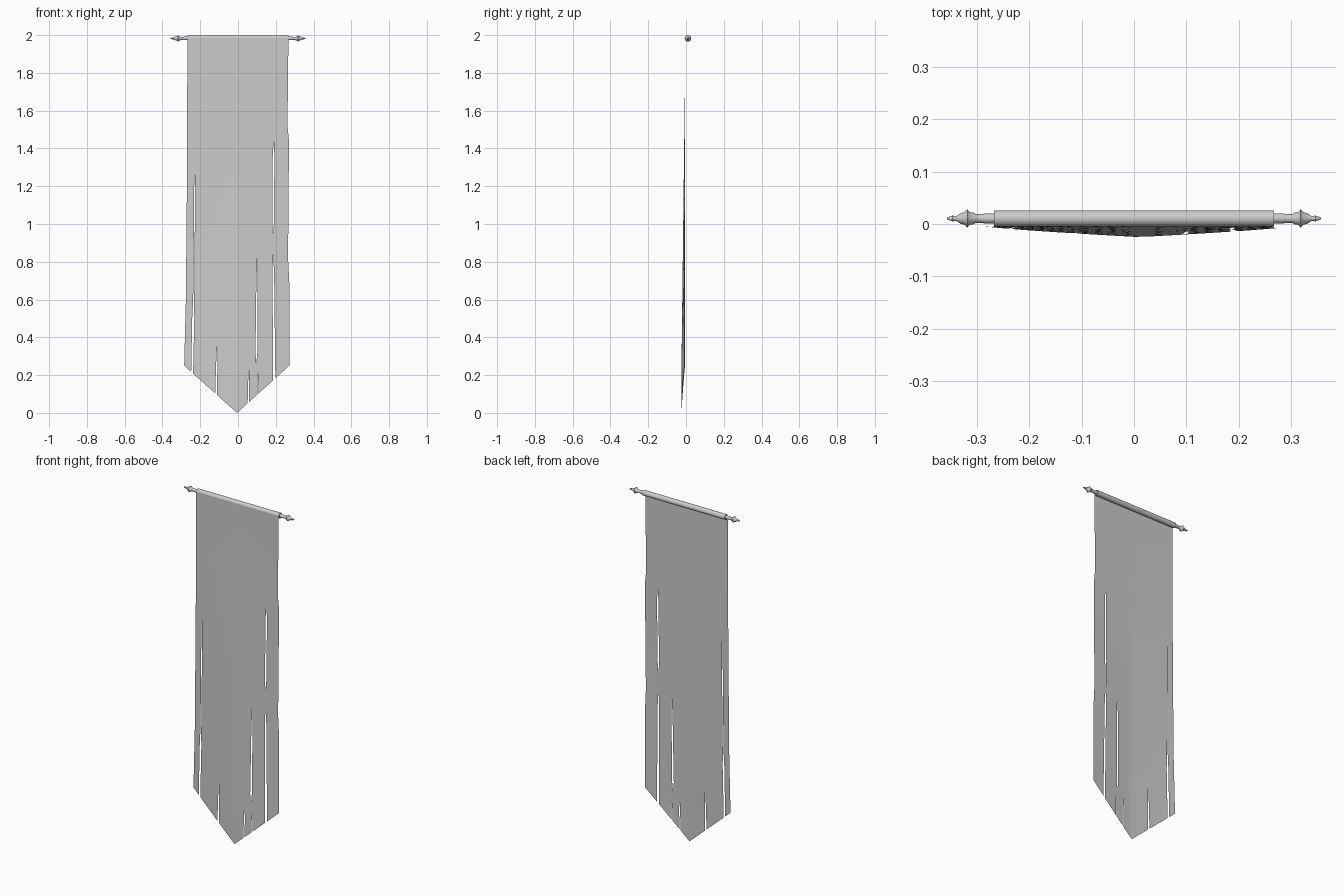
import bpy, bmesh, math
from mathutils import Vector

if "Cube" in bpy.data.objects:
    bpy.data.objects.remove(bpy.data.objects["Cube"])

GREY = (0.6, 0.6, 0.6, 1.0)
mat = bpy.data.materials.new("plain grey")
mat.use_nodes = True
mat.diffuse_color = GREY
mat.node_tree.nodes["Principled BSDF"].inputs["Base Color"].default_value = GREY

ROD_Y, ROD_Z = 0.0105, 1.9825


def finish(name, bm):
    mesh = bpy.data.meshes.new(name)
    bm.to_mesh(mesh)
    bm.free()
    ob = bpy.data.objects.new(name, mesh)
    bpy.context.collection.objects.link(ob)
    mesh.materials.append(mat)
    bpy.ops.object.select_all(action='DESELECT')
    ob.select_set(True)
    bpy.context.view_layer.objects.active = ob
    bpy.ops.object.shade_smooth_by_angle(angle=math.radians(40))
    return ob


def lathe_x(name, half, steps=24):
    """Turn a half profile of (x, radius), mirrored in x, around the rod axis."""
    profile = [(-x, r) for x, r in reversed(half)] + half
    bm = bmesh.new()
    verts = [bm.verts.new((x, ROD_Y + r, ROD_Z)) for x, r in profile]
    edges = [bm.edges.new(p) for p in zip(verts, verts[1:])]
    bmesh.ops.spin(bm, geom=verts + edges, cent=(0, ROD_Y, ROD_Z), axis=(1, 0, 0),
                   angle=math.tau, steps=steps)
    bmesh.ops.remove_doubles(bm, verts=bm.verts, dist=0.0001)
    bmesh.ops.recalc_face_normals(bm, faces=bm.faces)
    return finish(name, bm)


# Rod with a turned finial at each end
lathe_x("rod", [(0.26, 0.0095), (0.285, 0.0095), (0.29, 0.0085), (0.303, 0.0085),
                (0.306, 0.011), (0.313, 0.012), (0.318, 0.0175), (0.323, 0.012),
                (0.331, 0.010), (0.339, 0.0045), (0.343, 0.0045), (0.346, 0.006),
                (0.350, 0.004), (0.356, 0.0025), (0.357, 0)])

# Hem of the cloth wrapped round the rod
lathe_x("hem", [(0.267, 0.0155), (0.267, 0.0)])


def along(points, z):
    """Interpolate a value down a list of (z, value), highest z first."""
    if z >= points[0][0]:
        return points[0][1]
    for (z0, a), (z1, b) in zip(points, points[1:]):
        if z >= z1:
            return a + (b - a) * (z0 - z) / (z0 - z1)
    return points[-1][1]


LEFT = [(1.98, -0.268), (1.26, -0.270), (0.6, -0.276), (0.25, -0.285)]
RIGHT = [(1.98, 0.267), (1.52, 0.262), (1.44, 0.270), (0.82, 0.265), (0.68, 0.272), (0.25, 0.272)]

# Each tear: centre line and width, both as (z, value)
TEARS = [
    ([(1.26, -0.229), (0.65, -0.234), (0.2, -0.243)],
     [(1.26, 0), (1.2, 0.005), (0.6, 0.005), (0.5, 0.011), (0.2, 0.010)]),
    ([(0.375, -0.110), (0.1, -0.116)], [(0.375, 0), (0.25, 0.007), (0.0, 0.011)]),
    ([(0.245, 0.058), (0.05, 0.055)], [(0.245, 0), (0.18, 0.005), (0.0, 0.009)]),
    ([(0.82, 0.102), (0.26, 0.097), (0.22, 0.105), (0.09, 0.105)],
     [(0.82, 0), (0.7, 0.007), (0.32, 0.010), (0.26, 0), (0.22, 0), (0.16, 0.005), (0.0, 0.007)]),
    ([(1.44, 0.189), (0.9, 0.185), (0.2, 0.192)],
     [(1.44, 0), (1.36, 0.009), (1.0, 0.008), (0.95, 0.002), (0.82, 0.002),
      (0.75, 0.009), (0.2, 0.011)]),
]


def depth(x, z):
    """The lower middle of the cloth swells gently forward."""
    drop = min(1.0, max(0.0, (1.8 - z) / 1.6))
    side = max(0.0, 1 - abs(x - 0.01) / 0.29)
    return -0.005 - 0.020 * drop * side ** 0.8


# Torn cloth: strips between the tears, joined where a tear has no width
levels = {round(z, 3) for lst in [LEFT, RIGHT] + [p for t in TEARS for p in t] for z, _ in lst}
levels |= {0.0, 0.4, 1.0, 1.1, 1.6, 1.8}
levels = sorted(levels, reverse=True)
bm = bmesh.new()
for i in range(len(TEARS) + 1):
    columns = 6 if i in (1, 2) else 3
    grid = []
    for z in levels:
        a, b = along(LEFT, z), along(RIGHT, z)
        if i > 0:
            a = along(TEARS[i - 1][0], z) + along(TEARS[i - 1][1], z) / 2
        if i < len(TEARS):
            b = along(TEARS[i][0], z) - along(TEARS[i][1], z) / 2
        xs = [a + (b - a) * k / columns for k in range(columns + 1)]
        grid.append([bm.verts.new((x, depth(x, z), z)) for x in xs])
    for up, low in zip(grid, grid[1:]):
        for k in range(columns):
            bm.faces.new((up[k], low[k], low[k + 1], up[k + 1]))
bmesh.ops.remove_doubles(bm, verts=bm.verts, dist=0.0002)

# Cut the lower edge to a point
TIP = Vector((-0.005, 0, 0.0))
for corner in (Vector((-0.285, 0, 0.25)), Vector((0.272, 0, 0.25))):
    d = corner - TIP
    normal = Vector((d.z, 0, -d.x))
    if normal.z > 0:
        normal.negate()
    bmesh.ops.bisect_plane(bm, geom=bm.verts[:] + bm.edges[:] + bm.faces[:],
                           plane_co=TIP, plane_no=normal, clear_outer=True)
finish("banner_cloth", bm)
